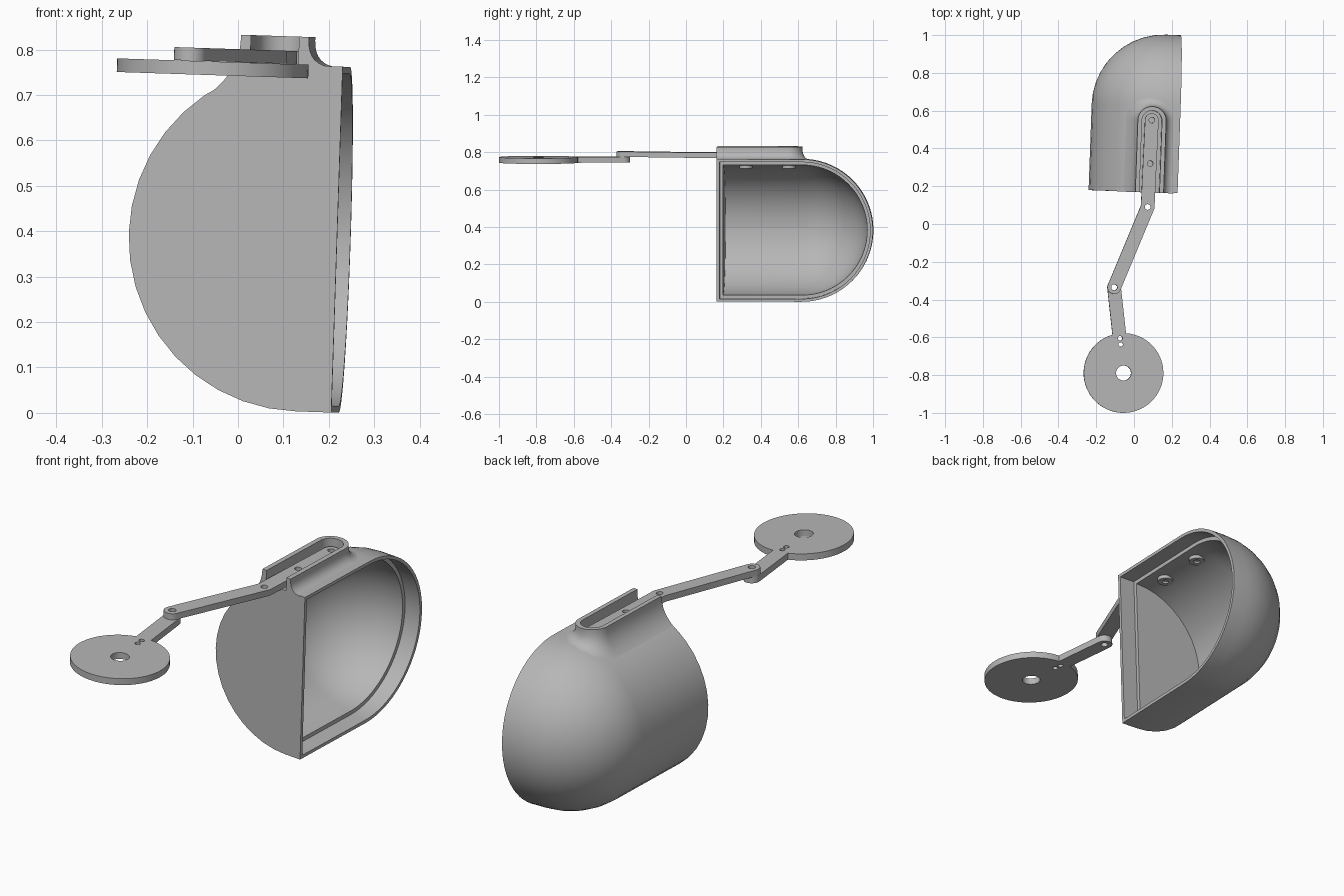
import bpy, bmesh
from math import sin, cos, pi, sqrt, asin, atan2
from mathutils import Matrix, Vector

cube = bpy.data.objects.get("Cube")
if cube:
    bpy.data.objects.remove(cube, do_unlink=True)

grey = bpy.data.materials.new("plain grey")
grey.use_nodes = True
grey.diffuse_color = (0.47, 0.47, 0.47, 1)
grey.node_tree.nodes["Principled BSDF"].inputs["Base Color"].default_value = grey.diffuse_color

# Whole model leans slightly to the side; the cup is also turned a little
PIVOT = Vector((0, 0, 0.78))
TILT = Matrix.Translation(PIVOT) @ Matrix.Rotation(0.033, 4, 'Y') @ Matrix.Translation(-PIVOT)
CUP = TILT @ Matrix.Translation((0.231, 0.163, 0)) @ Matrix.Rotation(-0.036, 4, 'Z')

R, L, RIM, CZ = 0.381, 0.456, 0.078, 0.389   # cup radius, straight length, rim depth, axis height
LIP, WALL = 0.015, 0.033


def finish(name, mesh, matrix):
    mesh.transform(matrix)
    mesh.materials.clear()
    mesh.materials.append(grey)
    obj = bpy.data.objects.new(name, mesh)
    bpy.context.collection.objects.link(obj)
    bpy.ops.object.select_all(action='DESELECT')
    obj.select_set(True)
    bpy.context.view_layer.objects.active = obj
    bpy.ops.object.shade_smooth_by_angle()
    return obj


def mesh_from(bm):
    bmesh.ops.recalc_face_normals(bm, faces=bm.faces)
    mesh = bpy.data.meshes.new("part")
    bm.to_mesh(mesh)
    bm.free()
    return mesh


def loft(bm, loops, closed):
    rows = [[bm.verts.new(p) for p in loop] for loop in loops]
    for a, b in zip(rows, rows[1:]):
        n = len(a)
        for i in range(n if closed else n - 1):
            j = (i + 1) % n
            bm.faces.new((a[i], a[j], b[j], b[i]))
    return rows


def arc(cx, cy, r, a0, a1, n):
    return [(cx + r * cos(a0 + (a1 - a0) * i / n), cy + r * sin(a0 + (a1 - a0) * i / n))
            for i in range(n + 1)]


def plate(name, outline, holes, z0, z1, matrix):
    """Flat plate with round holes, holes given as (x, y, radius)."""
    curve = bpy.data.curves.new(name, 'CURVE')
    curve.dimensions = '2D'
    curve.fill_mode = 'BOTH'
    curve.extrude = (z1 - z0) / 2
    for pts in [outline] + [arc(x, y, r, 0, 2 * pi, 20)[:-1] for x, y, r in holes]:
        spline = curve.splines.new('POLY')
        spline.points.add(len(pts) - 1)
        for p, (x, y) in zip(spline.points, pts):
            p.co = (x, y, 0, 1)
        spline.use_cyclic_u = True
    temp = bpy.data.objects.new("temp", curve)
    bpy.context.collection.objects.link(temp)
    graph = bpy.context.evaluated_depsgraph_get()
    mesh = bpy.data.meshes.new_from_object(temp.evaluated_get(graph))
    bpy.data.objects.remove(temp, do_unlink=True)
    bm = bmesh.new()
    bm.from_mesh(mesh)
    bmesh.ops.remove_doubles(bm, verts=bm.verts, dist=1e-5)
    return finish(name, mesh_from(bm), matrix @ Matrix.Translation((0, 0, (z0 + z1) / 2)))


# Cup shell: U-shaped loops, from outer pole to rim, over the stepped lip, to inner pole
def u_loop(x, rho, y0):
    pts = [(y0, rho)] + arc(L, 0, rho, pi / 2, -pi / 2, 36) + [(y0, -rho)]
    return [(x, y, CZ + z) for y, z in pts]


def dome(r, y0):
    return [(-RIM - r * cos(a), max(r * sin(a), 0.0005), y0)
            for a in [pi / 2 * i / 10 for i in range(11)]]


inner = R - WALL
profile = dome(R, 0) + [(0, R, 0), (0, R - LIP, LIP), (-RIM, R - LIP, LIP)]
profile += dome(inner, WALL)[::-1]
bm = bmesh.new()
rows = loft(bm, [u_loop(*p) for p in profile], True)
bm.faces.new(rows[0])
bm.faces.new(rows[-1])
finish("cup_shell", mesh_from(bm), CUP)

# Channel on top of the cup, with walls that flare into the shell
MX, MY, HALF, GAP, TOP, FLOOR = -0.151, 0.379, 0.075, 0.053, 0.833, 0.772


def shell_height(x, y):
    dx, dy = min(0, x + RIM), max(0, y - L)
    return CZ + sqrt(max(0, R * R - dx * dx - dy * dy))


rail = [(-1, 0, -0.002)] + [(cos(a), sin(a), MY) for a in [pi - pi * i / 24 for i in range(25)]]
rail += [(1, 0, -0.002)]


def wall_loop(half, z):
    return [(MX + nx * half, y + ny * half, z) for nx, ny, y in rail]


def flare_loop(t):
    loop = []
    for nx, ny, y in rail:
        reach = 0.055 + 0.037 * max(0, -nx)
        x0, y0 = MX + nx * HALF, y + ny * HALF
        x1, y1 = x0 + nx * reach, y0 + ny * reach
        z_mid, z_end = shell_height(x0, y0), shell_height(x1, y1) - 0.002
        z = (1 - t) ** 2 * (TOP - 0.008) + 2 * t * (1 - t) * z_mid + t * t * z_end
        loop.append((x0 + nx * reach * t * t, y0 + ny * reach * t * t, z))
    return loop


loops = [wall_loop(GAP, FLOOR), wall_loop(GAP, TOP), wall_loop(HALF, TOP)]
loops += [flare_loop(i / 8) for i in range(9)]
bm = bmesh.new()
rows = loft(bm, loops, False)
bm.faces.new(rows[0])
bm.faces.new([r[0] for r in reversed(rows)] + [r[-1] for r in rows])
finish("mount_channel", mesh_from(bm), CUP)

# Screw bosses under the cup roof
for i, y in enumerate((0.152, 0.382)):
    plate(f"screw_boss_{i + 1}", arc(MX, y, 0.035, 0, 2 * pi, 28)[:-1],
          [(MX, y, 0.015)], 0.717, 0.76, CUP)

# Bent upper arm: rounded ends, mitred bend
W = 0.036
tail, bend, joint = Vector((0.094, 0.55)), Vector((0.072, 0.09)), Vector((-0.105, -0.335))
d1, d2 = (bend - tail).normalized(), (joint - bend).normalized()
n1, n2 = Vector((-d1.y, d1.x)), Vector((-d2.y, d2.x))
miter = (n1 + n2) * W / (1 + n1.dot(n2))
a1, a2 = atan2(n1.y, n1.x), atan2(n2.y, n2.x)
outline = arc(*tail, W, a1, a1 + pi, 16)
outline += [tuple(bend - miter)]
outline += arc(*joint, W, a2 - pi, a2, 16)
outline += [tuple(bend + miter)]
plate("upper_arm", outline,
      [(*tail, 0.015), (0.085, 0.32, 0.015), (*bend, 0.015), (*joint, 0.016)],
      0.7725, 0.801, TILT)

# Disc with its short arm, in one piece
hub, RD = Vector((-0.055, -0.789)), 0.211
u = joint - hub
ang, s = atan2(u.y, u.x), asin(W / RD)
outline = arc(*hub, RD, ang + s, ang - s + 2 * pi, 56)
outline += arc(*joint, W, ang - pi / 2, ang + pi / 2, 16)
plate("disc_arm", outline,
      [(*hub, 0.04), (*joint, 0.016), (-0.073, -0.605, 0.012), (-0.07, -0.638, 0.012)],
      0.742, 0.772, TILT)
